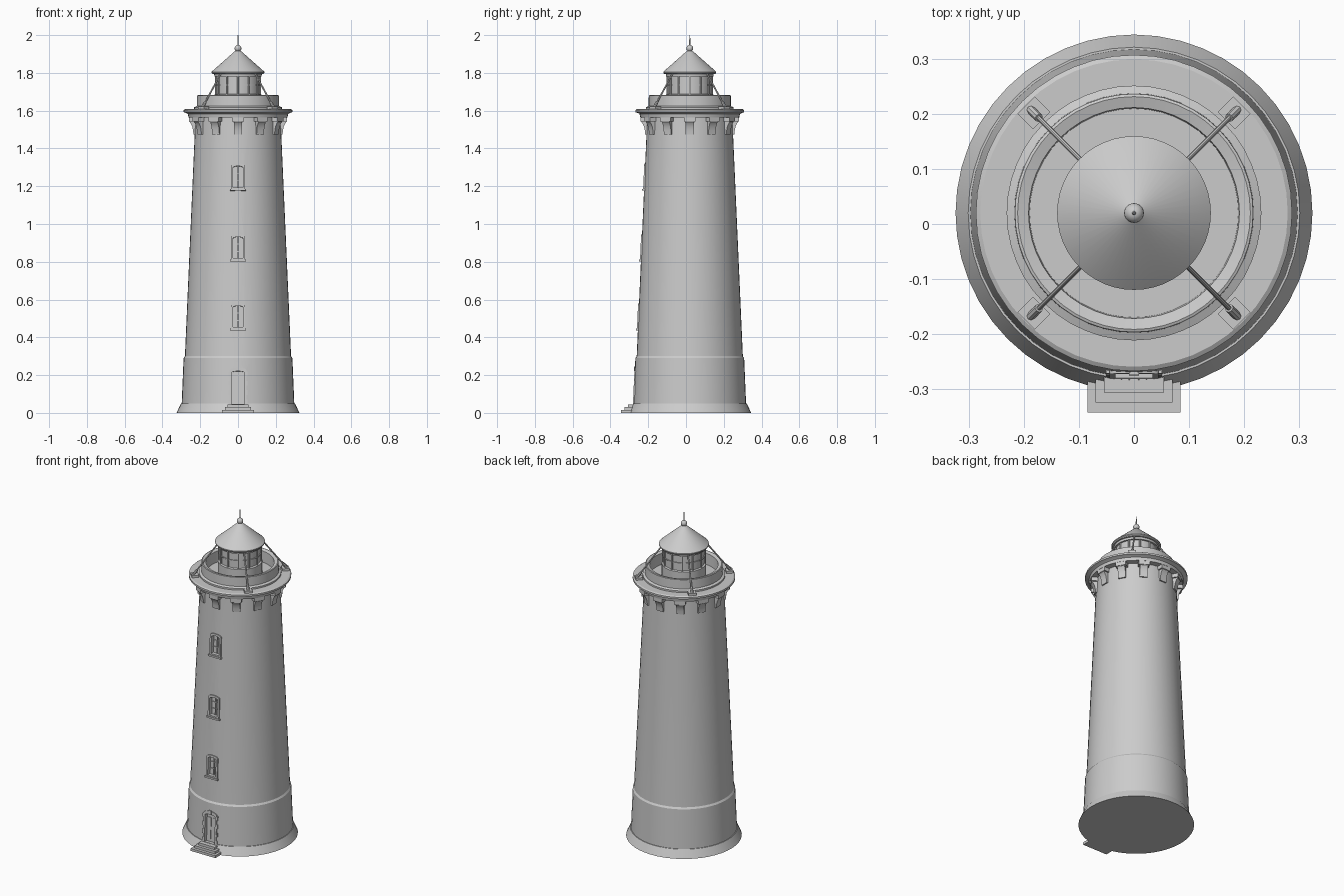
import bpy, bmesh
from math import pi, sin, cos, atan2, radians
from mathutils import Vector, Matrix

if "Cube" in bpy.data.objects:
    bpy.data.objects.remove(bpy.data.objects["Cube"])

CY = 0.02          # tower axis in y
SIDES = 48


def finish(bm, name, smooth=True):
    bmesh.ops.remove_doubles(bm, verts=bm.verts, dist=1e-5)
    bmesh.ops.recalc_face_normals(bm, faces=bm.faces)
    me = bpy.data.meshes.new(name)
    bm.to_mesh(me)
    bm.free()
    ob = bpy.data.objects.new(name, me)
    bpy.context.collection.objects.link(ob)
    if smooth:
        bpy.ops.object.select_all(action='DESELECT')
        ob.select_set(True)
        bpy.context.view_layer.objects.active = ob
        bpy.ops.object.shade_smooth_by_angle(angle=radians(30))
    return ob


def lathe(name, prof, ring=False, n=SIDES):
    """Revolve (radius, z) points around the tower axis."""
    bm = bmesh.new()
    vs = [bm.verts.new((0, -r, z)) for r, z in prof]
    es = [bm.edges.new(p) for p in zip(vs, vs[1:])]
    if ring:
        es.append(bm.edges.new((vs[-1], vs[0])))
    bmesh.ops.spin(bm, geom=vs + es, cent=(0, 0, 0), axis=(0, 0, 1),
                   angle=2 * pi, steps=n, use_merge=False)
    bmesh.ops.translate(bm, verts=bm.verts, vec=(0, CY, 0))
    return finish(bm, name)


def prism(bm, pts, offset):
    """Extrude a flat polygon by an offset vector."""
    a = [bm.verts.new(p) for p in pts]
    b = [bm.verts.new(Vector(p) + Vector(offset)) for p in pts]
    bm.faces.new(a)
    bm.faces.new(b[::-1])
    for i in range(len(a)):
        j = (i + 1) % len(a)
        bm.faces.new((a[i], b[i], b[j], a[j]))


def box(bm, x0, x1, y0, y1, z0, z1):
    prism(bm, [(x0, y0, z0), (x1, y0, z0), (x1, y1, z0), (x0, y1, z0)], (0, 0, z1 - z0))


def rod(bm, a, b, r, n=8):
    a, b = Vector(a), Vector(b)
    rot = (b - a).to_track_quat('Z', 'Y').to_matrix().to_4x4()
    bmesh.ops.create_cone(bm, cap_ends=True, segments=n, radius1=r, radius2=r,
                          depth=(b - a).length, matrix=Matrix.Translation((a + b) / 2) @ rot)


def arch(w, z0, z1, rise, y):
    """Outline of an opening with a shallow arched head."""
    head = [(w * cos(t), y, z1 + rise * sin(t)) for t in [pi * i / 10 for i in range(11)]]
    return [(-w, y, z0), (w, y, z0)] + head


def arch_frame(bm, outer, inner, y0, y1):
    loops = [[bm.verts.new(p) for p in arch(*s, y)]
             for s, y in ((outer, y0), (inner, y0), (inner, y1), (outer, y1))]
    for k in range(4):
        p, q = loops[k], loops[(k + 1) % 4]
        for i in range(len(p)):
            j = (i + 1) % len(p)
            bm.faces.new((p[i], p[j], q[j], q[i]))


# tower shaft with plinth and flared foot
tower = lathe("tower", [(0, 0), (0.325, 0), (0.302, 0.05), (0.298, 0.05), (0.288, 0.29), (0.281, 0.3),
                        (0.228, 1.5), (0.226, 1.58), (0, 1.58)])


def wall_y(z):
    return CY - (0.281 - 0.0442 * (z - 0.3))


TILT = -atan2(0.053, 1.2)


def opening_cut(name, w, z0, z1, rise, place, depth):
    bm = bmesh.new()
    prism(bm, arch(w, z0, z1, rise, -0.05), (0, 0.05 + depth, 0))
    bmesh.ops.transform(bm, verts=bm.verts, matrix=place)
    ob = finish(bm, name, False)
    ob.hide_render = True
    ob.hide_viewport = True
    m = tower.modifiers.new(name, 'BOOLEAN')
    m.operation = 'DIFFERENCE'
    m.solver = 'EXACT'
    m.object = ob


# three windows: recess, arched frame, sill, glazing bars and pane
for k, zc in enumerate((0.51, 0.875, 1.25)):
    place = Matrix.Translation((0, wall_y(zc), zc)) @ Matrix.Rotation(TILT, 4, 'X')
    opening_cut("window_cutter_%d" % k, 0.034, -0.06, 0.055, 0.01, place, 0.03)
    bm = bmesh.new()
    arch_frame(bm, (0.038, -0.068, 0.056, 0.014), (0.027, -0.056, 0.047, 0.01), -0.005, 0.02)
    box(bm, -0.043, 0.043, -0.01, 0.012, -0.074, -0.064)
    prism(bm, arch(0.03, -0.06, 0.05, 0.01, 0.022), (0, 0.006, 0))
    box(bm, -0.003, 0.003, 0.014, 0.024, -0.058, 0.057)
    for z in (-0.02, 0.02):
        box(bm, -0.028, 0.028, 0.016, 0.024, z - 0.002, z + 0.002)
    bmesh.ops.transform(bm, verts=bm.verts, matrix=place)
    finish(bm, "window_%d" % k)

# door with recess, arched surround and jamb stones
place = Matrix.Translation((0, CY - 0.295, 0.045)) @ Matrix.Rotation(TILT, 4, 'X')
opening_cut("door_cutter", 0.04, 0, 0.175, 0.012, place, 0.03)
bm = bmesh.new()
arch_frame(bm, (0.045, 0, 0.178, 0.018), (0.034, 0.002, 0.168, 0.008), -0.006, 0.022)
prism(bm, arch(0.036, 0, 0.17, 0.008, 0.016), (0, 0.01, 0))
for s in (-1, 1):
    for z in (0.0, 0.05, 0.1, 0.15):
        box(bm, s * 0.045 - 0.006, s * 0.045 + 0.006, -0.005, 0.015, z, z + 0.025)
    box(bm, s * 0.016 - 0.011, s * 0.016 + 0.011, 0.012, 0.02, 0.02, 0.15)
box(bm, -0.009, 0.009, -0.009, 0.01, 0.176, 0.2)
bmesh.ops.transform(bm, verts=bm.verts, matrix=place)
finish(bm, "door")

# entrance steps
bm = bmesh.new()
for i, (w, y) in enumerate(((0.085, -0.343), (0.07, -0.325), (0.055, -0.307))):
    box(bm, -w, w, y, -0.25, i * 0.015, (i + 1) * 0.015)
finish(bm, "steps", False)

# corbels under the gallery
bm = bmesh.new()
for k in range(12):
    part = bmesh.new()
    side = [(0.21, 1.475), (0.236, 1.475), (0.238, 1.495), (0.242, 1.515), (0.25, 1.532),
            (0.256, 1.54), (0.256, 1.57), (0.21, 1.57)]
    prism(part, [(-0.022, -r, z) for r, z in side], (0.044, 0, 0))
    box(part, -0.031, 0.031, -0.26, -0.21, 1.542, 1.572)
    bmesh.ops.transform(part, verts=part.verts, matrix=Matrix.Translation((0, CY, 0))
                        @ Matrix.Rotation(k * pi / 6, 4, 'Z'))
    tmp = bpy.data.meshes.new("tmp")
    part.to_mesh(tmp)
    part.free()
    bm.from_mesh(tmp)
    bpy.data.meshes.remove(tmp)
finish(bm, "corbels")

# gallery deck
lathe("gallery", [(0, 1.565), (0.262, 1.565), (0.266, 1.583), (0.276, 1.588), (0.288, 1.592),
                  (0.288, 1.603), (0.28, 1.608), (0, 1.608)])

# parapet ring around the lantern
lathe("parapet", [(0.232, 1.6), (0.232, 1.618), (0.218, 1.624), (0.217, 1.68), (0.212, 1.682),
                  (0.192, 1.676), (0.19, 1.6)], ring=True)

# lantern: base drum, glass, head ring
lathe("lantern_base", [(0, 1.6), (0.125, 1.6), (0.125, 1.685), (0.112, 1.69), (0, 1.69)])
lathe("lantern_glass", [(0, 1.68), (0.115, 1.68), (0.115, 1.8), (0, 1.8)])
lathe("lantern_head", [(0.11, 1.782), (0.125, 1.782), (0.127, 1.802), (0.11, 1.802)], ring=True)
lathe("lantern_rail", [(0.113, 1.732), (0.12, 1.732), (0.12, 1.738), (0.113, 1.738)], ring=True)
bm = bmesh.new()
for k in range(12):
    a = k * pi / 6
    x, y = 0.118 * sin(a), CY - 0.118 * cos(a)
    rod(bm, (x, y, 1.68), (x, y, 1.79), 0.005)
finish(bm, "lantern_mullions")

# conical roof, ball and spike
lathe("roof", [(0, 1.795), (0.135, 1.795), (0.14, 1.8), (0.14, 1.806), (0.02, 1.912),
               (0.01, 1.918), (0, 1.918)])
lathe("roof_ball", [(0.018 * sin(pi * i / 12), 1.93 - 0.018 * cos(pi * i / 12)) for i in range(13)], n=24)
lathe("spike", [(0, 1.94), (0.004, 1.94), (0.002, 2.0), (0, 2.0)], n=8)

# diagonal stays with foot blocks
bm = bmesh.new()
for k in range(4):
    d = Vector((cos(pi / 4 + k * pi / 2), sin(pi / 4 + k * pi / 2), 0))
    c = Vector((0, CY, 0))
    place = Matrix.Translation(c + d * 0.258 + Vector((0, 0, 1.613))) @ \
        Matrix.Rotation(pi / 4 + k * pi / 2, 4, 'Z') @ Matrix.Diagonal((0.04, 0.044, 0.018, 1))
    bmesh.ops.create_cube(bm, size=1, matrix=place)
    rod(bm, c + d * 0.268 + Vector((0, 0, 1.615)), c + d * 0.128 + Vector((0, 0, 1.797)), 0.0045)
    rod(bm, c + d * 0.27 + Vector((0, 0, 1.613)), c + d * 0.245 + Vector((0, 0, 1.645)), 0.008)
finish(bm, "stays")
